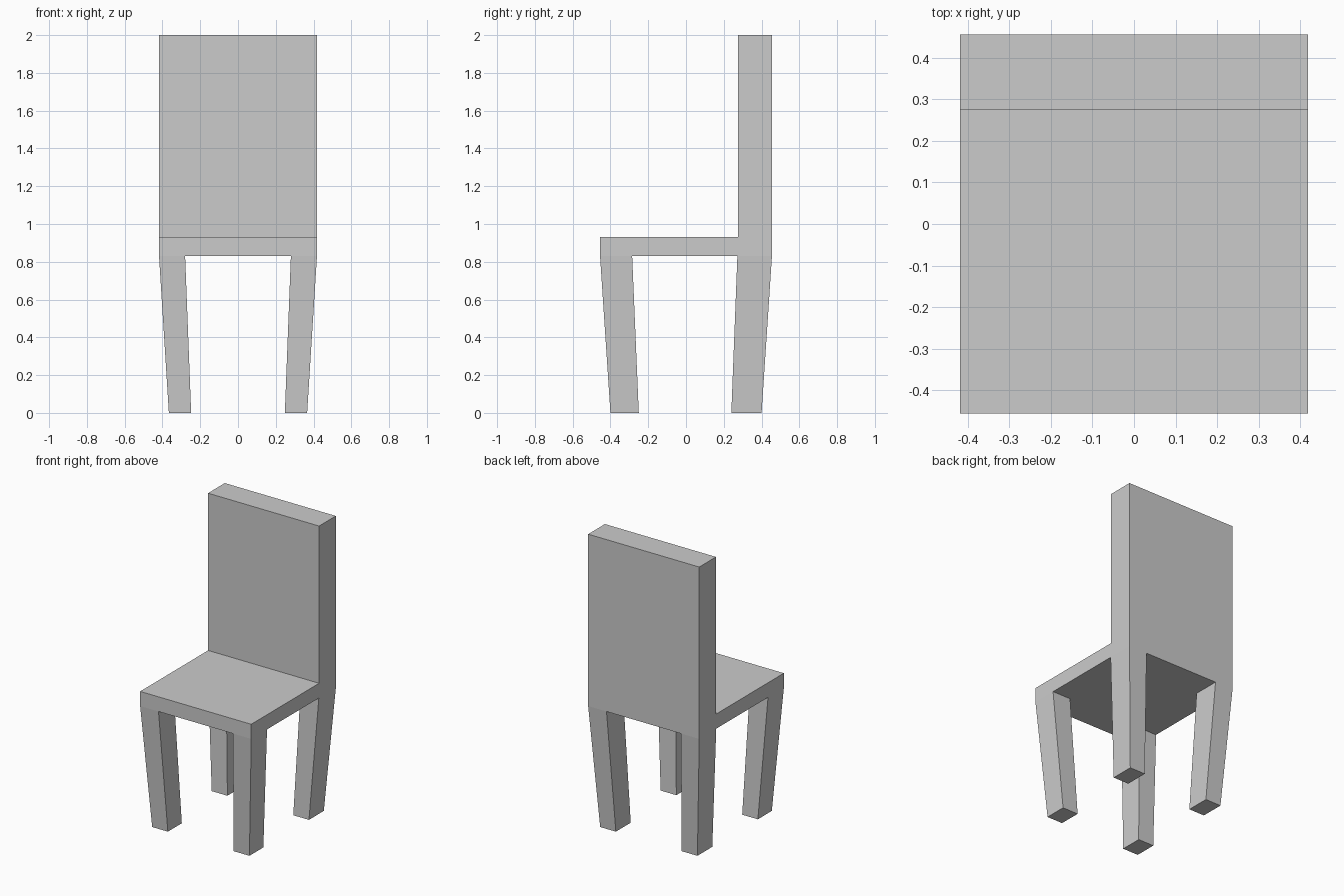
import bpy
import bmesh

if "Cube" in bpy.data.objects:
    bpy.data.objects.remove(bpy.data.objects["Cube"])

HALF_W = 0.418    # half width of seat and backrest
HALF_D = 0.455    # half depth
SEAT_Z0, SEAT_Z1 = 0.83, 0.93
BACK_Y = 0.275    # front face of the backrest
TOP_Z = 2.0


def make_prism(name, bottom, top):
    """Solid between two matching loops of points."""
    bm = bmesh.new()
    a = [bm.verts.new(p) for p in bottom]
    b = [bm.verts.new(p) for p in top]
    bm.faces.new(a)
    bm.faces.new(b)
    n = len(a)
    for i in range(n):
        j = (i + 1) % n
        bm.faces.new((a[i], a[j], b[j], b[i]))
    bmesh.ops.recalc_face_normals(bm, faces=bm.faces)
    mesh = bpy.data.meshes.new(name)
    bm.to_mesh(mesh)
    bm.free()
    obj = bpy.data.objects.new(name, mesh)
    bpy.context.collection.objects.link(obj)
    return obj


def rectangle(x0, x1, y0, y1, z):
    return [(x0, y0, z), (x1, y0, z), (x1, y1, z), (x0, y1, z)]


# Seat and backrest: one L-shaped side profile across the full width
profile = [(-HALF_D, SEAT_Z0), (HALF_D, SEAT_Z0), (HALF_D, TOP_Z),
           (BACK_Y, TOP_Z), (BACK_Y, SEAT_Z1), (-HALF_D, SEAT_Z1)]
make_prism("seat_and_backrest",
           [(-HALF_W, y, z) for y, z in profile],
           [(HALF_W, y, z) for y, z in profile])

# Legs: tapered and leaning inward towards the floor, mirrored left to right
leg_depths = {
    "front": ((-0.40, -0.25), (-HALF_D, -0.285)),
    "rear": ((0.24, 0.40), (0.272, HALF_D)),
}
for row, (foot_y, top_y) in leg_depths.items():
    for side, s in (("left", -1), ("right", 1)):
        make_prism(f"{row}_{side}_leg",
                   rectangle(s * 0.248, s * 0.366, *foot_y, 0.0),
                   rectangle(s * 0.28, s * HALF_W, *top_y, SEAT_Z0))
